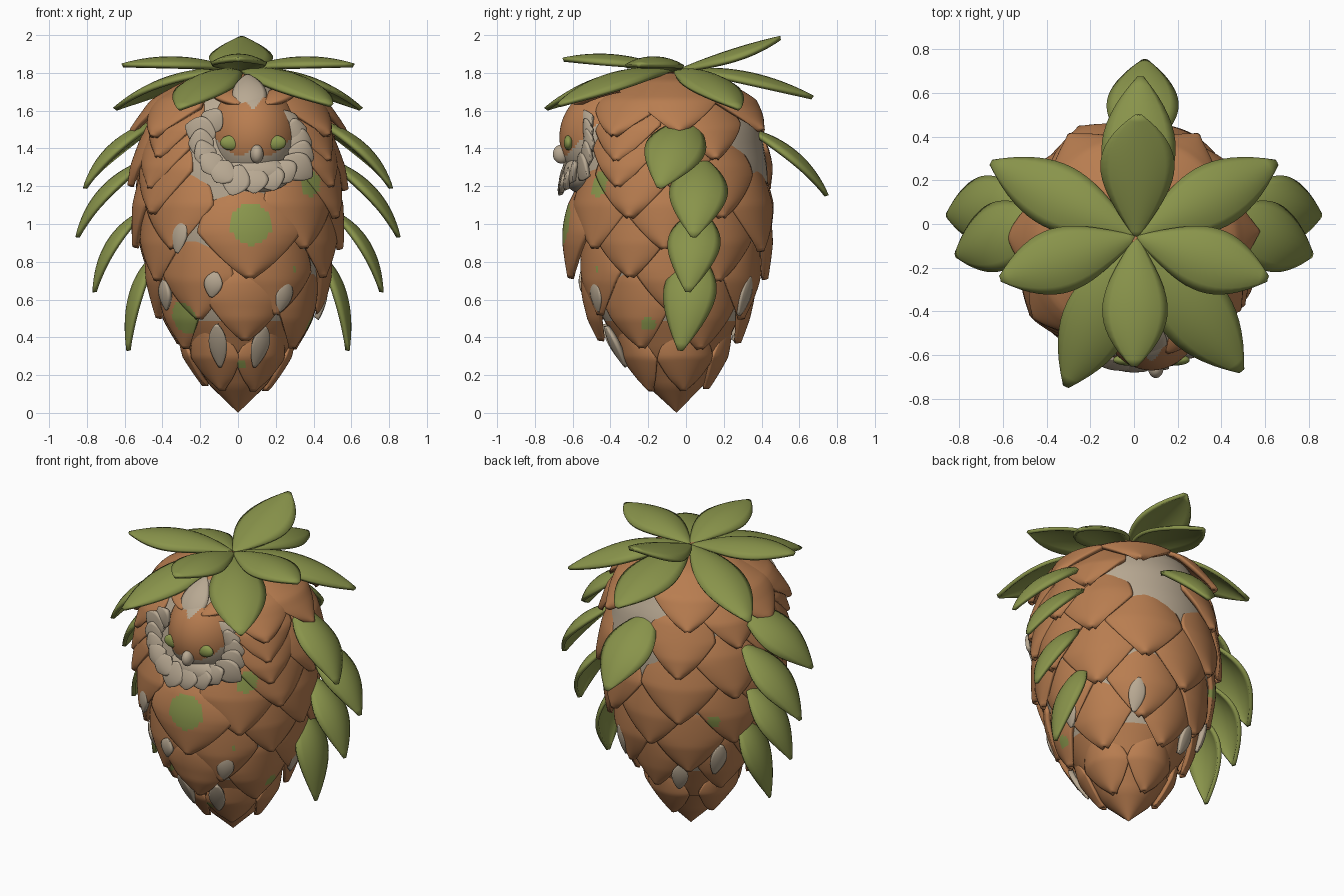
import bpy, bmesh, math, random
from mathutils import Vector

random.seed(4)
if "Cube" in bpy.data.objects:
    bpy.data.objects.remove(bpy.data.objects["Cube"])


def material(name, rgb):
    m = bpy.data.materials.new(name)
    m.use_nodes = True
    m.diffuse_color = (*rgb, 1)
    bsdf = m.node_tree.nodes["Principled BSDF"]
    bsdf.inputs["Base Color"].default_value = (*rgb, 1)
    bsdf.inputs["Roughness"].default_value = 0.8
    return m


BROWN = material("bark brown", (0.48, 0.205, 0.08))
CREAM = material("cream fur", (0.48, 0.395, 0.29))
LEAF = material("leaf green", (0.25, 0.295, 0.07))
MOSS = material("moss green", (0.26, 0.315, 0.075))

# Outer silhouette of the body: height, radius
PROFILE = [(0, 0), (.06, .07), (.14, .165), (.3, .3), (.5, .41), (.7, .49), (.9, .54),
           (1.1, .565), (1.3, .56), (1.5, .525), (1.65, .45), (1.75, .33), (1.82, .03)]


def radius(z):
    for (z0, r0), (z1, r1) in zip(PROFILE, PROFILE[1:]):
        if z <= z1:
            return r0 + (r1 - r0) * max(0, z - z0) / (z1 - z0)
    return PROFILE[-1][1]


def on_body(th, z, off=0.0):
    """Point at an angle from the front, on an axis that leans slightly forward."""
    r = max(0, radius(z) + off)
    axis_y = -.05 - .03 * min(1, z / .5)
    return Vector((math.sin(th) * r, axis_y - math.cos(th) * r, z))


def finish(name, bm, mats, thick=0, rule=None):
    me = bpy.data.meshes.new(name)
    for m in mats:
        me.materials.append(m)
    if rule:
        for f in bm.faces:
            f.material_index = rule(f.calc_center_median())
    bm.to_mesh(me)
    bm.free()
    me.shade_smooth()
    ob = bpy.data.objects.new(name, me)
    bpy.context.collection.objects.link(ob)
    if thick:
        s = ob.modifiers.new("thickness", 'SOLIDIFY')
        s.thickness, s.offset = thick, 0


def grid(nu, nv, point, wrap=False):
    """Sheet of quads; point(u, v) with u in -1..1 and v in 0..1."""
    bm = bmesh.new()
    rows = [[bm.verts.new(point(2 * i / nu - 1, j / nv)) for i in range(nu + (not wrap))]
            for j in range(nv + 1)]
    for a, b in zip(rows, rows[1:]):
        for i in range(nu):
            k = (i + 1) % len(a)
            bm.faces.new((a[i], b[i], b[k], a[k]))
    bmesh.ops.recalc_face_normals(bm, faces=bm.faces)
    return bm


# Furry core with a bark cap, and the pointed bark base
finish("body_core", grid(48, 40, lambda u, v: on_body(u * math.pi, .1 + 1.72 * v, -.05), True),
       [CREAM, BROWN], rule=lambda c: int(c.z > 1.7 or c.z < 0.5))
finish("base_tip", grid(32, 12, lambda u, v: on_body(u * math.pi, .28 * v, -.04 * v), True),
       [BROWN])

# Moss spots: angle in degrees, height, size
SPOTS = [(on_body(math.radians(a), z), s) for a, z, s in (
    (7, 1, .11), (-43, .5, .095), (45, 1.21, .075), (-18, .75, .03), (37, .76, .03),
    (4, .25, .035), (72, .47, .04), (184, 1.04, .03), (228, .88, .045))]


def spotted(c):
    return int(any((c - p).length < s for p, s in SPOTS))


def scale(name, deg, tip, height, half, lift=0.0):
    """Shield-shaped plate that follows the body and lifts at its tip."""
    th = math.radians(deg)

    def point(u, v):
        z = tip + height * (1 - v)
        w = 0.5 + 0.5 * math.sin(math.pi * v) if v < 0.5 else max(0.02, 2 - 2 * v) ** 0.8
        ang = half * w * u / max(0.2, radius(z))
        off = -0.075 + 0.085 * v - 0.022 * u * u + 0.012 * math.sin(math.pi * v)
        return on_body(th + ang, z, off + lift * math.sin(math.pi * min(v, .6)))
    finish(name, grid(26, 26, point), [BROWN, MOSS], 0.028, spotted)


# Overlapping rows of scales: tip height, count, half width, plate height
ROWS = [(.14, 5, .18, .32), (.36, 6, .22, .42), (.52, 6, .235, .44), (.71, 6, .255, .46),
        (.88, 6, .255, .45), (1.05, 6, .25, .44), (1.2, 6, .225, .40), (1.34, 6, .22, .36),
        (1.48, 6, .22, .30)]
for i, (tip, n, half, height) in enumerate(ROWS):
    for k in range(n):
        deg = 360 * k / n + (180 / n if i % 2 == 0 else 0)
        deg = (deg + 180) % 360 - 180
        if abs(deg) < 10:
            continue                     # front plates are placed separately
        if tip > 1 and abs(deg) < 62:    # keep the face clear
            deg = 62 if deg > 0 else -52
        if tip == .88 and abs(deg) < 40:
            deg = math.copysign(40, deg)
        if i in (5, 6, 7) and abs(deg) > 100 and k % 2 == i % 2:
            continue                     # bare fur on the upper back
        scale(f"scale_{i}_{k}", deg + random.uniform(-5, 5), tip + random.uniform(-.02, .02),
              height, half, .03 if i == 8 else 0)
scale("chest_scale", 7, .72, .47, .285, .035)
scale("belly_scale", 6, .39, .42, .22, .025)


def leaf(name, base, tip, width, bulge, mat=LEAF, thick=0.022, cup=0.22, skew=0.9):
    """Pointed blade along an arc that bows in the bulge direction."""
    a, c, bulge = Vector(base), Vector(tip), Vector(bulge)
    b = (a + c) / 2 + bulge
    side = (c - a).cross(bulge).normalized()

    def point(u, v):
        p = a * (1 - v) ** 2 + b * 2 * v * (1 - v) + c * v * v
        d = (b - a) * (1 - v) + (c - b) * v
        nrm = side.cross(d).normalized()
        w = width / 2 * max(0.03, math.sin(math.pi * v ** skew)) ** 0.8
        return p + side * w * u - nrm * (cup * w * u * u)
    finish(name, grid(8, 18, point), [mat], thick)


# Crown leaves
root = Vector((0.01, -0.06, 1.8))
crown = [((.02, .50, 1.985), .33, .03), ((.03, .67, 1.67), .33, .13),
         ((-.31, -.74, 1.61), .31, .16), ((.49, -.67, 1.63), .33, .16),
         ((0, -.65, 1.87), .29, .1)]
for s in (-1, 1):
    crown += [((s * .65, .28, 1.61), .29, .16), ((s * .61, -.25, 1.84), .29, .11)]
for i, (tip, width, bow) in enumerate(crown):
    leaf(f"crown_leaf_{i}", root, tip, width, (0, 0, bow), cup=.3, skew=1.2)

# Side leaves like folded wings: base x, y, z then tip x, y, z, width
WING = [(.40, .02, 1.55, .81, -.14, 1.19, .31), (.47, .09, 1.34, .85, .04, .93, .30),
        (.49, .07, 1.07, .76, .01, .64, .27), (.43, .06, .84, .58, -.03, .33, .27)]
for s, label in ((-1, "right"), (1, "left")):
    for i, (x, y, z, tx, ty, tz, w) in enumerate(WING):
        leaf(f"{label}_side_leaf_{i}", (s * x, y, z), (s * tx, ty, tz), w,
             (s * .12, 0, .10), cup=0.35)
leaf("tail_leaf", (.03, .33, 1.5), (.05, .745, 1.15), .32, (0, .09, .1), cup=0.3)

# Fur wedges showing between the scales: angle, top, bottom
WEDGES = [(-17, .47, .25), (22, .46, .25), (-33, 1.03, .85), (33, .7, .54), (-14, .74, .62),
          (95, .68, .5), (150, .72, .52), (205, .56, .38), (235, .7, .5), (-55, .7, .55)]
for i, (deg, top, low) in enumerate(WEDGES):
    th = math.radians(deg)
    leaf(f"fur_wedge_{i}", on_body(th, top, -.02), on_body(th - .06, low, .005), .09,
         (math.sin(th) * .03, -math.cos(th) * .03, 0), CREAM, 0.03)

# Head with a two-lobed bark mask
HX, HY, HZ = 0.08, -0.36, 1.46


def mask(c):
    dx, dz = abs(c.x - HX), c.z - 1.5
    lobe = ((dx - .105) / .13) ** 2 + ((dz - dx * .35) / .165) ** 2 < 1
    return int(c.y < -0.36 and lobe)


def ball(name, centre, size, mats, rule=None, seg=32):
    bm = bmesh.new()
    bmesh.ops.create_uvsphere(bm, u_segments=seg, v_segments=seg // 2, radius=1)
    for v in bm.verts:
        v.co = Vector(p * q for p, q in zip(v.co, size)) + Vector(centre)
    finish(name, bm, mats, rule=rule)


ball("head", (HX, HY, HZ), (.25, .31, .29), [CREAM, BROWN], mask, 128)
ball("nose", (HX + .02, -.66, 1.37), (.035, .045, .05), [CREAM])
ball("beard", (HX + .015, -.56, 1.265), (.19, .09, .1), [CREAM])
for s, label in ((-1, "right"), (1, "left")):
    ball(f"{label}_eye", (HX + s * .115, -.622, 1.43), (.06, .025, .04), [MOSS])
    leaf(f"{label}_ear_tuft", (HX + s * .07, -.58, 1.63), (HX + s * .24, -.35, 1.71), .11,
         (0, -.04, .05), BROWN, 0.03)

# Ragged fur ruff around the face
for i in range(15):
    a = math.radians(-215 + 250 * i / 14)
    ca, sa = math.cos(a), math.sin(a)
    reach = random.uniform(.9, 1.12)
    leaf(f"ruff_tuft_{i}", on_body(.15 + ca * .4, 1.43 + sa * .13, -.01),
         on_body(.15 + ca * .64 * reach, 1.43 + sa * .27 * reach, .02),
         .15, (ca * .02, -.03, sa * .01), CREAM, 0.025, 0.1)
leaf("forehead_blaze", (HX - .01, -.61, 1.57), (HX - .03, -.4, 1.78), .17,
     (0, -.06, .05), CREAM, 0.03)
